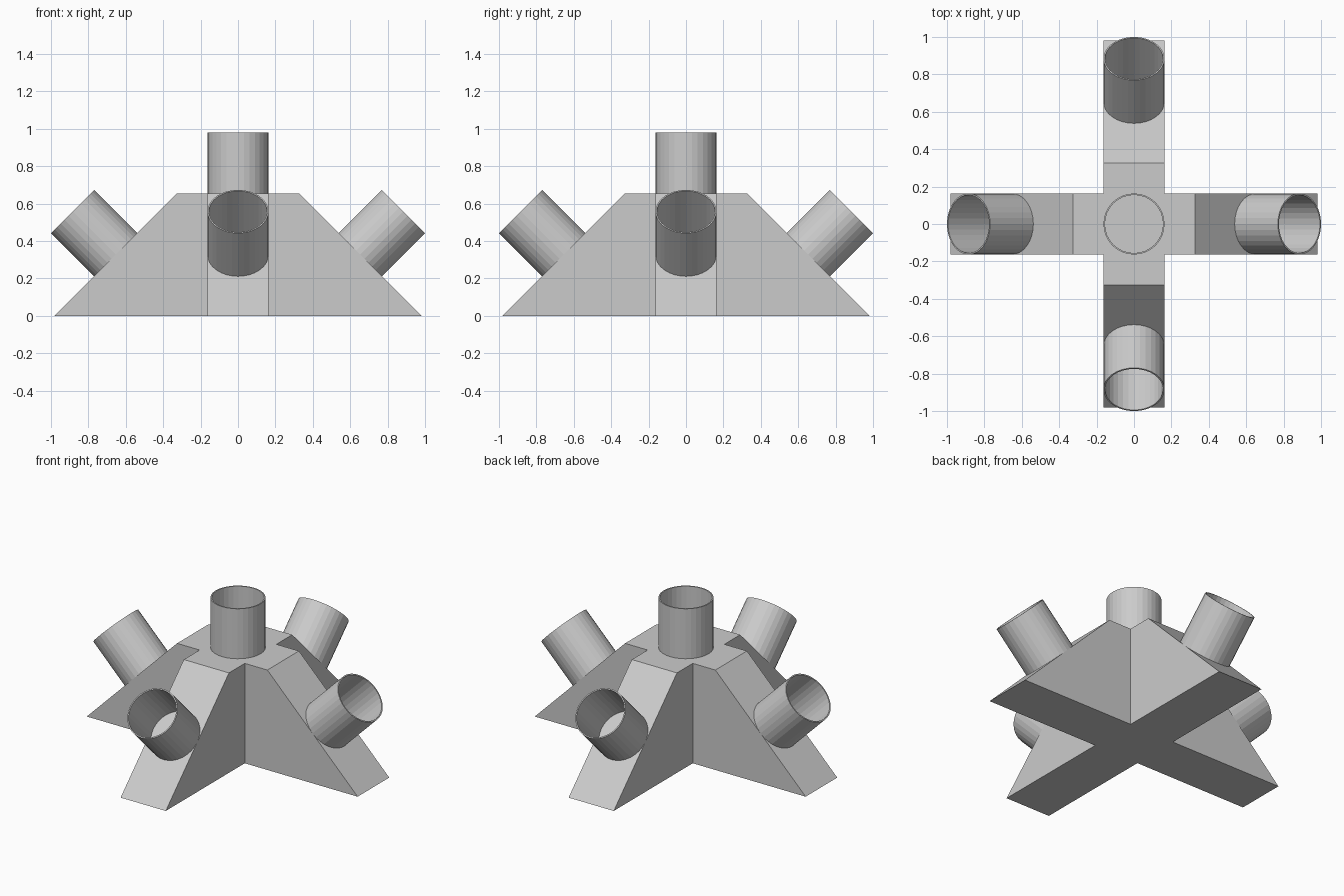
import bpy, bmesh
from math import cos, sin, pi
from mathutils import Matrix

if "Cube" in bpy.data.objects:
    bpy.data.objects.remove(bpy.data.objects["Cube"])

U = 0.1634          # half width of an arm; everything is a multiple of it
WALL = 0.008
SIDES = 32


def make_object(name, bm):
    bmesh.ops.recalc_face_normals(bm, faces=bm.faces)
    mesh = bpy.data.meshes.new(name)
    bm.to_mesh(mesh)
    bm.free()
    obj = bpy.data.objects.new(name, mesh)
    bpy.context.collection.objects.link(obj)
    return obj


def loft(bm, loops, closed=False):
    n = len(loops[0])
    pairs = list(zip(loops, loops[1:]))
    if closed:
        pairs.append((loops[-1], loops[0]))
    for a, b in pairs:
        for i in range(n):
            j = (i + 1) % n
            bm.faces.new((a[i], a[j], b[j], b[i]))


def cross_loop(bm, reach, z):
    points = []
    for k in range(4):
        turn = Matrix.Rotation(k * pi / 2, 3, 'Z')
        points += [turn @ Matrix.Identity(3) @ p for p in
                   (Matrix(((reach, -U, z), (reach, U, z), (U, U, z))))]
    return [bm.verts.new(p) for p in points]


# cross-shaped base with sloping arm ends
bm = bmesh.new()
bottom, top = cross_loop(bm, 6 * U, 0), cross_loop(bm, 2 * U, 4 * U)
loft(bm, [bottom, top])
bm.faces.new(bottom)
bm.faces.new(top)
make_object("cross_base", bm)


# thin-walled open tube standing on its own origin
def tube(name, matrix):
    bm = bmesh.new()
    loops = []
    for r, z in ((U, 0), (U, 2 * U), (U - WALL, 2 * U), (U - WALL, 0)):
        loops.append([bm.verts.new((r * cos(2 * pi * i / SIDES),
                                    r * sin(2 * pi * i / SIDES), z))
                      for i in range(SIDES)])
    loft(bm, loops, closed=True)
    make_object(name, bm).matrix_world = matrix


# one upright tube, four tilted tubes square to the slopes
tube("top_tube", Matrix.Translation((0, 0, 4 * U)))
for k, side in enumerate(("right", "back", "left", "front")):
    tube(side + "_tube", Matrix.Rotation(k * pi / 2, 4, 'Z')
         @ Matrix.Translation((4 * U, 0, 2 * U))
         @ Matrix.Rotation(pi / 4, 4, 'Y'))
